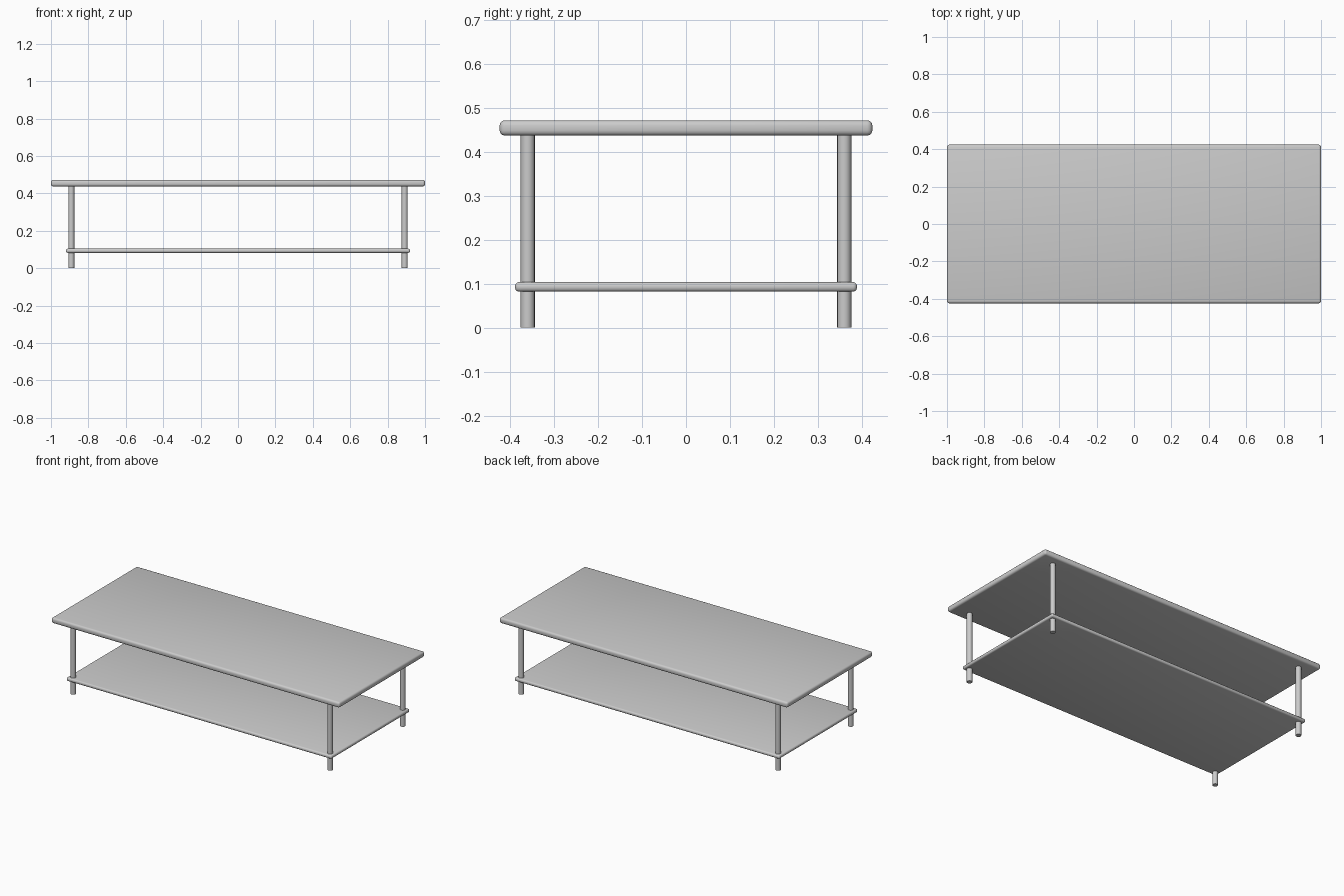
import bpy
import math

if "Cube" in bpy.data.objects:
    bpy.data.objects.remove(bpy.data.objects["Cube"])


def slab(name, hx, hy, z0, z1, bevel):
    # Flat board with softly rounded edges
    bpy.ops.mesh.primitive_cube_add(size=1, location=(0, 0, (z0 + z1) / 2))
    ob = bpy.context.object
    ob.name = name
    ob.scale = (2 * hx, 2 * hy, z1 - z0)
    bpy.ops.object.transform_apply(location=False, rotation=False, scale=True)
    mod = ob.modifiers.new("rounded_edges", 'BEVEL')
    mod.width = bevel
    mod.segments = 3
    mod.limit_method = 'ANGLE'
    bpy.ops.object.shade_smooth()
    return ob


# Table top and lower shelf
slab("table_top", 1.0, 0.424, 0.437, 0.472, 0.012)
slab("lower_shelf", 0.92, 0.389, 0.082, 0.104, 0.009)

# Four round legs, running through the shelf up to the top
LEG_TOP = 0.44
for sx, side in ((-1, "left"), (1, "right")):
    for sy, end in ((-1, "front"), (1, "back")):
        bpy.ops.mesh.primitive_cylinder_add(
            vertices=16, radius=0.016, depth=LEG_TOP,
            location=(sx * 0.891, sy * 0.36, LEG_TOP / 2))
        bpy.context.object.name = f"{end}_{side}_leg"
        bpy.ops.object.shade_smooth_by_angle(angle=math.radians(40))
